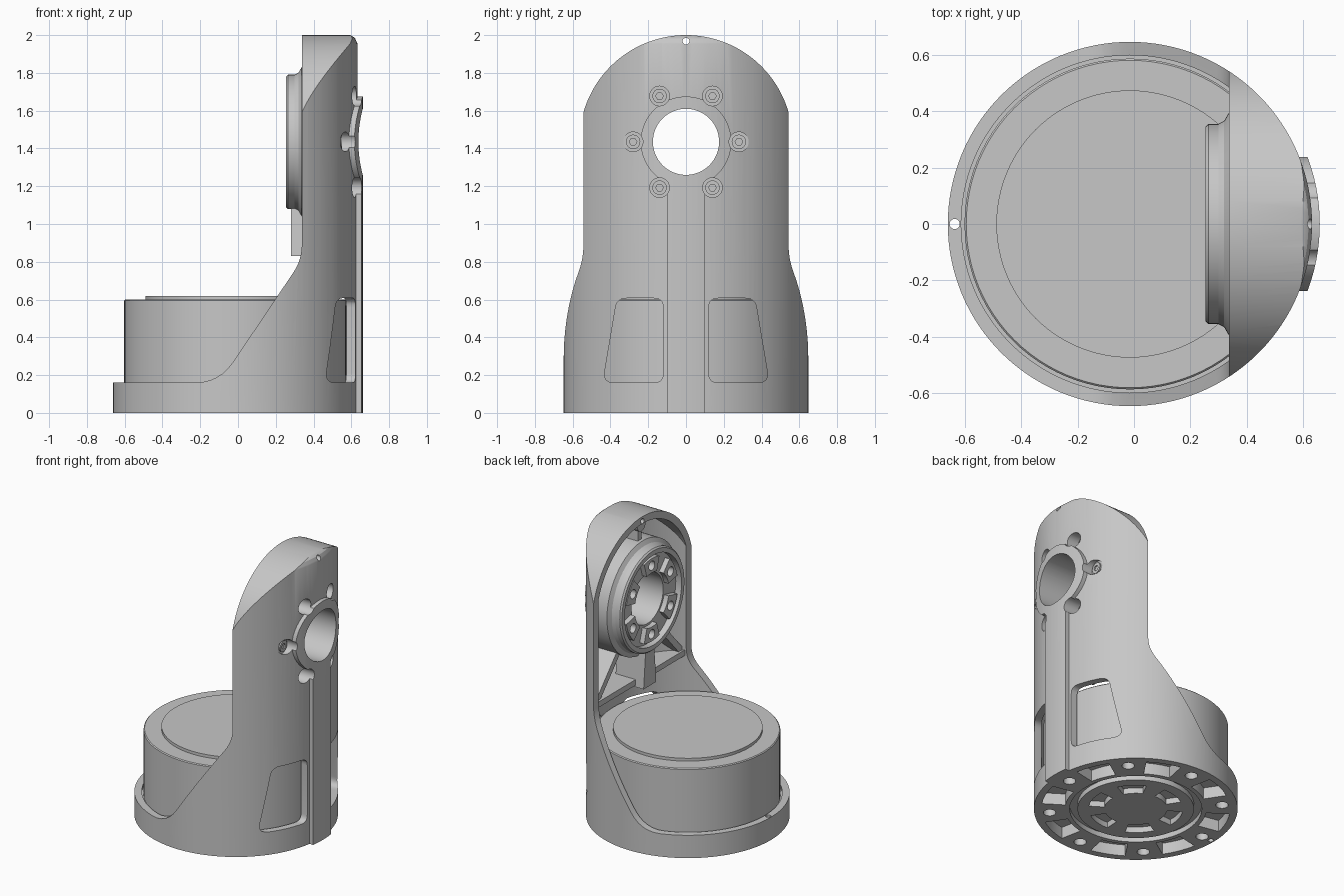
import bpy, bmesh
from math import sin, cos, pi, radians
from mathutils import Vector

if "Cube" in bpy.data.objects:
    bpy.data.objects.remove(bpy.data.objects["Cube"])

CX = -0.0145      # centre of the round base
HZ = 1.435        # height of the joint axis

grey = bpy.data.materials.new("light_grey")
grey.use_nodes = True
grey.diffuse_color = (0.57, 0.57, 0.57, 1)
grey.node_tree.nodes["Principled BSDF"].inputs["Base Color"].default_value = (0.57, 0.57, 0.57, 1)


# Helpers: outlines, prisms and booleans
def circle(r, c=(0, 0), n=96):
    return [(c[0] + r * cos(2 * pi * i / n), c[1] + r * sin(2 * pi * i / n)) for i in range(n)]


def rect(x0, x1, y0, y1):
    return [(x0, y0), (x1, y0), (x1, y1), (x0, y1)]


def sector(r0, r1, mid, half, c=(0, 0), n=8):
    angles = [radians(mid - half + 2 * half * i / n) for i in range(n + 1)]
    outer = [(c[0] + r1 * cos(a), c[1] + r1 * sin(a)) for a in angles]
    return outer + [(c[0] + r0 * cos(a), c[1] + r0 * sin(a)) for a in reversed(angles)]


def rounded(points, n=6):
    """Each point is (x, y, corner size); corners become smooth arcs."""
    out = []
    for i, (x, y, r) in enumerate(points):
        p = Vector((x, y))
        if r == 0:
            out.append((x, y))
            continue
        a = p + (Vector(points[i - 1][:2]) - p).normalized() * r
        b = p + (Vector(points[(i + 1) % len(points)][:2]) - p).normalized() * r
        for k in range(n + 1):
            t = k / n
            out.append(tuple(a * (1 - t) ** 2 + p * 2 * t * (1 - t) + b * t * t))
    return out


def arch(r):
    top = [(r * cos(pi * i / 64), HZ + r * sin(pi * i / 64)) for i in range(65)]
    return [(-0.75, -0.2), (0.75, -0.2), (0.75, HZ)] + top + [(-0.75, HZ)]


def finish(name, bm):
    bmesh.ops.recalc_face_normals(bm, faces=bm.faces)
    mesh = bpy.data.meshes.new(name)
    bm.to_mesh(mesh)
    bm.free()
    mesh.materials.append(grey)
    ob = bpy.data.objects.new(name, mesh)
    bpy.context.collection.objects.link(ob)
    return ob


def prism(name, outline, axis, lo, hi):
    place = {"x": lambda a, b, t: (t, a, b), "y": lambda a, b, t: (a, t, b),
             "z": lambda a, b, t: (a, b, t)}[axis]
    bm = bmesh.new()
    face = bm.faces.new([bm.verts.new(place(a, b, lo)) for a, b in outline])
    new = bmesh.ops.extrude_face_region(bm, geom=[face])["geom"]
    shift = Vector(place(0, 0, hi - lo))
    bmesh.ops.translate(bm, vec=shift, verts=[v for v in new if isinstance(v, bmesh.types.BMVert)])
    return finish(name, bm)


def lathe(name, profile, axis, centre):
    bm = bmesh.new()
    verts = [bm.verts.new((r, 0, h) if axis == "z" else (h, r, 0)) for r, h in profile]
    edges = [bm.edges.new(pair) for pair in zip(verts, verts[1:])]
    bmesh.ops.spin(bm, geom=verts + edges, cent=(0, 0, 0), angle=2 * pi, steps=96,
                   axis=(0, 0, 1) if axis == "z" else (1, 0, 0))
    bmesh.ops.remove_doubles(bm, verts=bm.verts, dist=1e-4)
    bmesh.ops.translate(bm, vec=centre, verts=bm.verts)
    return finish(name, bm)


def combine(ob, tool, operation="DIFFERENCE"):
    mod = ob.modifiers.new("shape", "BOOLEAN")
    mod.operation, mod.solver, mod.object = operation, "EXACT", tool
    bpy.context.view_layer.objects.active = ob
    bpy.ops.object.modifier_apply(modifier=mod.name)
    bpy.data.objects.remove(tool)


def tube(r, lo, hi):
    return prism("tool", circle(r, (CX, 0), 128), "z", lo, hi)


# Housing: round shell, trimmed by a soft cap, the swept side profile and the arched top
housing = prism("housing", circle(0.6475, (CX, 0), 128), "z", 0, 2.05)
cap = lathe("tool", [(0, -0.1), (0.67, -0.1), (0.67, 1.9), (0.644, 1.963), (0.635, 1.983),
                     (0.62, 1.995), (0.59, 2.007), (0, 2.02)], "z", (CX, 0, 0))
combine(housing, cap, "INTERSECT")
side = rounded([(-0.8, -0.1, 0), (0.8, -0.1, 0), (0.8, 2.1, 0), (0.338, 2.1, 0),
                (0.338, 0.81, 0.08), (-0.1, 0.16, 0.13), (-0.8, 0.16, 0)])
combine(housing, prism("tool", side, "y", -0.8, 0.8), "INTERSECT")
combine(housing, prism("tool", arch(0.565), "x", -0.9, 0.9), "INTERSECT")
cavity = tube(0.6, 0.14, 2.1)
combine(cavity, prism("tool", arch(0.515), "x", -0.9, 0.9), "INTERSECT")
combine(housing, cavity)

# Windows in the lower back wall
for s in (-1, 1):
    window = rounded([(s * 0.12, 0.16, 0.05), (s * 0.44, 0.16, 0.06),
                      (s * 0.365, 0.607, 0.05), (s * 0.12, 0.607, 0.05)])
    combine(housing, prism("tool", window, "x", 0.3, 0.8))

# Joint hub with a flared foot, plus ribs and shelf inside the column
infill = lathe("infill", [(0, 0.255), (0.346, 0.255), (0.356, 0.265), (0.356, 0.3), (0.366, 0.32),
                          (0.395, 0.337), (0.395, 0.62), (0, 0.62)], "x", (0, 0, HZ))
combine(infill, prism("tool", rect(-0.02, 0.02, HZ, 1.97), "x", 0.36, 0.62), "UNION")
combine(infill, prism("tool", circle(0.045, (0, 1.94), 24), "x", 0.345, 0.62), "UNION")
combine(infill, prism("tool", rect(-0.6, 0.6, 0.84, 0.88), "x", 0.345, 0.62), "UNION")
for s in (-1, 1):
    strut = [(s * 0.2, HZ - 0.3), (s * 0.24, HZ - 0.28), (s * 0.5, 0.87), (s * 0.45, 0.86)]
    combine(infill, prism("tool", strut, "x", 0.36, 0.62), "UNION")
stub = [(-0.07, 0.83), (0.07, 0.83), (0.045, 1.12), (-0.045, 1.12)]
combine(infill, prism("tool", stub, "x", 0.28, 0.5), "UNION")
combine(infill, tube(0.62, 0, 2.1), "INTERSECT")
combine(housing, infill, "UNION")

# Raised collar and cable strip on the outside
trim = prism("trim", circle(0.24, (0, HZ)), "x", 0.5, 0.72)
combine(trim, prism("tool", rect(-0.1, 0.1, 0, 1.25), "x", 0.6, 0.72), "UNION")
combine(trim, tube(0.675, -0.1, 2.1), "INTERSECT")
combine(housing, trim, "UNION")

# Joint face: recess open to the bore, with six drilled pads
face_cut = prism("tool", circle(0.315, (0, HZ)), "x", 0.2, 0.3)
for k in range(6):
    combine(face_cut, prism("tool", sector(0.19, 0.29, 30 + 60 * k, 17, (0, HZ)), "x", 0.265, 0.35))
combine(housing, face_cut)
combine(housing, prism("tool", circle(0.175, (0, HZ)), "x", 0, 0.9))
for k in range(6):
    a = radians(30 + 60 * k)
    combine(housing, prism("tool", circle(0.032, (0.24 * cos(a), HZ + 0.24 * sin(a)), 20), "x", 0.2, 0.33))

# Counterbored screws round the collar
for k in range(6):
    a = radians(60 * k)
    spot = (0.28 * cos(a), HZ + 0.28 * sin(a))
    combine(housing, prism("tool", circle(0.052, spot, 32), "x", 0.54, 0.9))
    screw = prism("collar_screw", circle(0.038, spot, 32), "x", 0.535, 0.55)
    combine(screw, prism("tool", circle(0.02, spot, 6), "x", 0.542, 0.6))

# Small pin holes in the arch and the base rim
combine(housing, prism("tool", circle(0.018, (0, 1.968), 20), "x", 0.2, 0.9))
combine(housing, prism("tool", circle(0.018, (CX - 0.623, 0), 20), "z", -0.1, 0.3))

# Underside: outer pockets, bolt holes, ring groove and inner pockets
for k in range(8):
    a = radians(45 * k)
    combine(housing, prism("tool", sector(0.45, 0.6, 45 * k + 22.5, 11, (CX, 0)), "z", -0.1, 0.08))
    combine(housing, prism("tool", circle(0.04, (CX + 0.55 * cos(a), 0.55 * sin(a)), 20), "z", -0.1, 0.1))
groove = tube(0.42, -0.1, 0.035)
combine(groove, tube(0.37, -0.2, 0.1))
combine(housing, groove)
for k in range(6):
    combine(housing, prism("tool", sector(0.2, 0.3, 60 * k - 15, 18, (CX, 0)), "z", -0.1, 0.04))

# Motor can with its raised lid
lathe("motor_can", [(0, 0.13), (0.588, 0.13), (0.588, 0.594), (0.582, 0.6), (0.475, 0.6),
                    (0.475, 0.62), (0, 0.62)], "z", (CX, 0, 0))

# Smooth the curved walls and keep the edges crisp
for ob in bpy.context.collection.objects:
    if ob.type == "MESH":
        bpy.ops.object.select_all(action="DESELECT")
        ob.select_set(True)
        bpy.context.view_layer.objects.active = ob
        bpy.ops.object.shade_smooth_by_angle(angle=radians(25))
